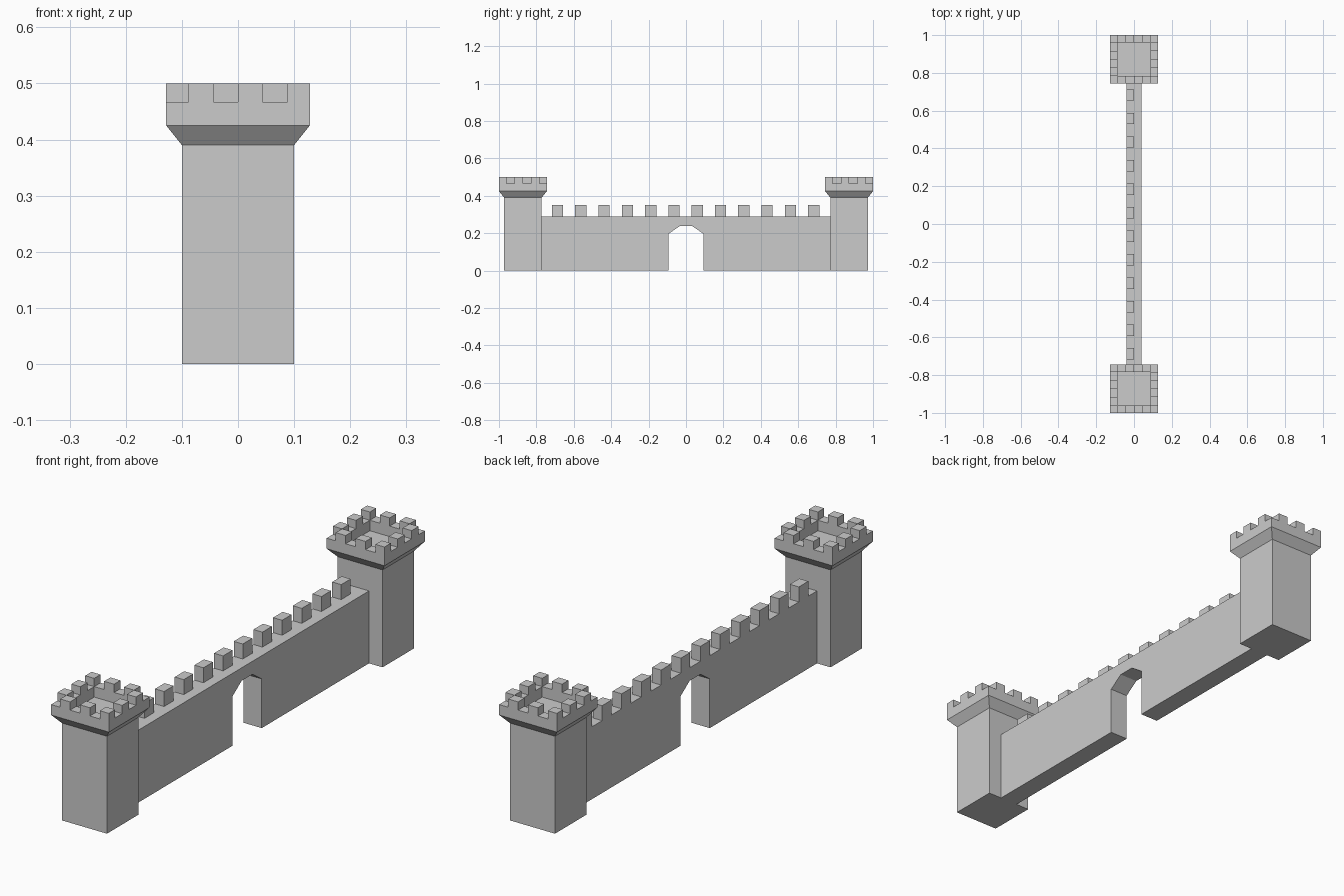
import bpy, bmesh
from mathutils import Matrix, Vector

if "Cube" in bpy.data.objects:
    bpy.data.objects.remove(bpy.data.objects["Cube"])

TOWER_Y = 0.872
HEAD, INNER = 0.128, 0.088      # outer / inner half width of the parapet
GAP_Z, TOP_Z = 0.467, 0.5       # crenel bottom and merlon top


def finish(name, bm, location=(0, 0, 0)):
    bmesh.ops.recalc_face_normals(bm, faces=bm.faces)
    mesh = bpy.data.meshes.new(name)
    bm.to_mesh(mesh)
    bm.free()
    obj = bpy.data.objects.new(name, mesh)
    obj.location = location
    bpy.context.collection.objects.link(obj)
    return obj


def add_box(bm, lo, hi):
    lo, hi = Vector(lo), Vector(hi)
    matrix = Matrix.Translation((lo + hi) / 2) @ Matrix.Diagonal((*(hi - lo), 1))
    bmesh.ops.create_cube(bm, size=1, matrix=matrix)


def square_loft(bm, profile):
    rings = [[bm.verts.new((sx * h, sy * h, z))
              for sx, sy in ((-1, -1), (1, -1), (1, 1), (-1, 1))]
             for h, z in profile]
    for a, b in zip(rings, rings[1:]):
        for i in range(4):
            j = (i + 1) % 4
            bm.faces.new((a[i], a[j], b[j], b[i]))
    bm.faces.new(rings[0][::-1])
    bm.faces.new(rings[-1])


# Towers: shaft, flared head and sunken floor
for side, label in ((-1, "front"), (1, "back")):
    bm = bmesh.new()
    square_loft(bm, [(0.1, 0), (0.1, 0.39), (HEAD, 0.425), (HEAD, GAP_Z),
                     (INNER, GAP_Z), (INNER, 0.425)])
    finish(f"{label}_tower", bm, (0, side * TOWER_Y, 0))

    # Merlons alternate all the way round the parapet, like a checkerboard
    cuts = [-HEAD, -INNER, -INNER / 2, 0, INNER / 2, INNER, HEAD]
    bm = bmesh.new()
    for i in range(6):
        for j in range(6):
            on_rim = i in (0, 5) or j in (0, 5)
            if on_rim and (i + j) % 2:
                add_box(bm, (cuts[i], cuts[j], GAP_Z),
                        (cuts[i + 1], cuts[j + 1], TOP_Z))
    finish(f"{label}_tower_merlons", bm, (0, side * TOWER_Y, 0))

# Curtain wall with the gateway cut into its side profile
half = [(0.034, 0.238), (0.093, 0.197), (0.093, 0), (0.775, 0), (0.775, 0.29)]
outline = half + [(-y, z) for y, z in reversed(half)]
bm = bmesh.new()
face = bm.faces.new([bm.verts.new((-0.04, y, z)) for y, z in outline])
ext = bmesh.ops.extrude_face_region(bm, geom=[face], use_keep_orig=True)
bmesh.ops.translate(bm, vec=(0.08, 0, 0),
                    verts=[v for v in ext["geom"] if isinstance(v, bmesh.types.BMVert)])
finish("curtain_wall", bm)

# Merlons along the outer edge of the wall
bm = bmesh.new()
for i in range(12):
    y = (i - 5.5) * 0.1245 - 0.002
    add_box(bm, (-0.04, y - 0.03, 0.29), (0, y + 0.03, 0.35))
finish("wall_merlons", bm)
